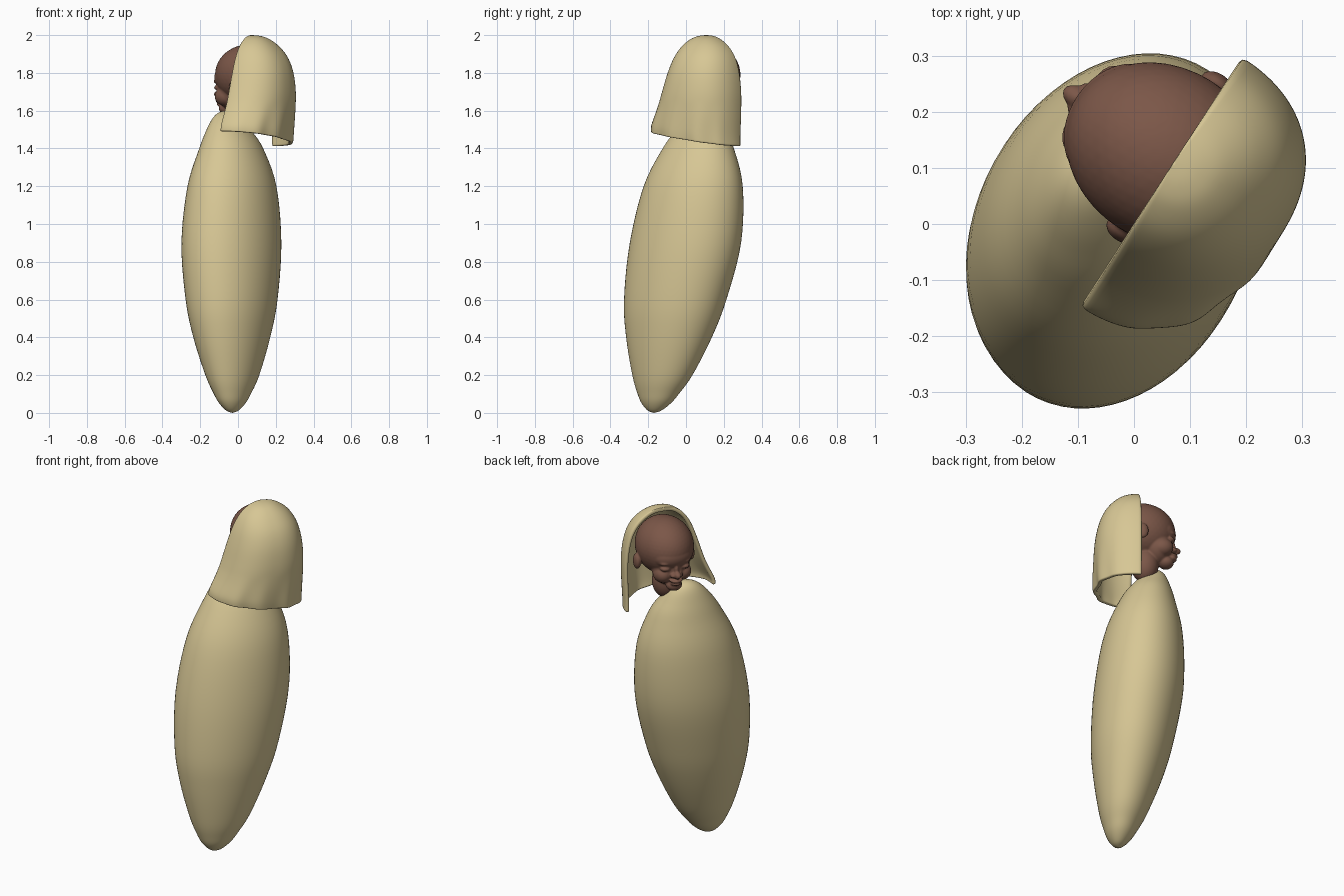
import bpy, bmesh, math
from mathutils import Vector, Matrix

if "Cube" in bpy.data.objects:
    bpy.data.objects.remove(bpy.data.objects["Cube"])

FWD = Vector((-0.84, 0.545, 0)).normalized()    # direction the face looks
SIDE = Vector((0.545, 0.84, 0)).normalized()    # across the shoulders
UP = Vector((0, 0, 1))


def material(name, rgb):
    m = bpy.data.materials.new(name)
    m.diffuse_color = (*rgb, 1)
    m.use_nodes = True
    m.node_tree.nodes["Principled BSDF"].inputs["Base Color"].default_value = m.diffuse_color
    return m


CLOTH = material("cream cloth", (0.68, 0.57, 0.30))
SKIN = material("brown skin", (0.20, 0.095, 0.065))


def finish(bm, name, mat):
    me = bpy.data.meshes.new(name)
    bm.to_mesh(me)
    bm.free()
    ob = bpy.data.objects.new(name, me)
    bpy.context.collection.objects.link(ob)
    me.materials.append(mat)
    for p in me.polygons:
        p.use_smooth = True
    return ob


def resample(rows, steps):
    """Catmull-Rom through the rows of a profile table."""
    out, n = [], len(rows)
    for i in range(n - 1):
        a, b, c, d = (rows[min(max(k, 0), n - 1)] for k in (i - 1, i, i + 1, i + 2))
        for s in range(steps):
            t = s / steps
            out.append([0.5 * (2 * q + (r - p) * t + (2 * p - 5 * q + 4 * r - w) * t * t
                               + (3 * q - p - 3 * r + w) * t ** 3)
                        for p, q, r, w in zip(a, b, c, d)])
    return out + [list(rows[-1])]


def loft(rings, closed):
    bm = bmesh.new()
    grid = [[bm.verts.new(p) for p in ring] for ring in rings]
    n = len(grid[0])
    for lo, hi in zip(grid, grid[1:]):
        for j in range(n if closed else n - 1):
            k = (j + 1) % n
            bm.faces.new((lo[j], lo[k], hi[k], hi[j]))
    bmesh.ops.remove_doubles(bm, verts=bm.verts, dist=0.0004)
    bmesh.ops.recalc_face_normals(bm, faces=bm.faces)
    return bm


# Swaddled body: leaning elliptical bag   (z, scale, centre x, centre y)
body_rows = [
    (0.0, 0.0, -0.03, -0.17), (0.012, 0.12, -0.03, -0.167), (0.05, 0.26, -0.03, -0.158),
    (0.1, 0.37, -0.03, -0.147), (0.2, 0.54, -0.03, -0.125), (0.4, 0.77, -0.033, -0.09),
    (0.6, 0.92, -0.034, -0.057), (0.9, 1.0, -0.035, -0.003), (1.2, 0.89, -0.032, 0.038),
    (1.4, 0.64, -0.036, 0.065), (1.5, 0.44, -0.05, 0.08), (1.56, 0.28, -0.06, 0.092),
    (1.59, 0.14, -0.065, 0.098), (1.6, 0.0, -0.066, 0.1)]
rings = []
for z, r, cx, cy in resample(body_rows, 5):
    c = Vector((cx, cy, max(z, 0)))
    rings.append([c + SIDE * 0.315 * r * math.cos(a) + FWD * 0.24 * r * math.sin(a)
                  for a in (2 * math.pi * k / 64 for k in range(64))])
finish(loft(rings, True), "swaddled_body", CLOTH)

# Hood: U-shaped sections, open toward the face   (z, side min, side max, depth)
hood_rows = [
    (1.45, -0.325, 0.2, 0.225), (1.5, -0.318, 0.2, 0.23), (1.6, -0.28, 0.205, 0.232),
    (1.7, -0.245, 0.205, 0.23), (1.8, -0.212, 0.193, 0.215), (1.88, -0.18, 0.168, 0.185),
    (1.94, -0.142, 0.125, 0.14), (1.98, -0.095, 0.07, 0.09), (1.996, -0.055, 0.025, 0.045),
    (2.0, -0.02, -0.02, 0.0)]
origin = Vector((0.08, 0.125, 0))
rings = []
for z, u0, u1, depth in resample(hood_rows, 4):
    low = max(0.0, min(1.0, (1.65 - z) / 0.2))
    ring = []
    for k in range(49):
        a = math.pi * k / 48
        c, s = math.cos(a), max(math.sin(a), 0)
        u = (u0 + u1) / 2 + (u1 - u0) / 2 * math.copysign(abs(c) ** 0.88, c)
        v = depth * s ** 0.88 + 0.006 * low * s * math.cos(11 * a)    # hem folds
        slant = low * (0.04 - 0.15 * (u + 0.32))                      # sloping hem
        ring.append(origin + SIDE * u - FWD * v + UP * (z + slant))
    rings.append(ring)
bm = loft(rings, False)
if sum((-FWD).dot(f.normal) * f.calc_area() for f in bm.faces) < 0:
    bmesh.ops.reverse_faces(bm, faces=bm.faces)
hood = finish(bm, "hood", CLOTH)
mod = hood.modifiers.new("thickness", 'SOLIDIFY')
mod.thickness = 0.022
mod.offset = -1
mod = hood.modifiers.new("soft_edges", 'SUBSURF')
mod.levels = mod.render_levels = 1

# Head: blobs merged into one smooth surface
centre = Vector((0.055, 0.124, 1.79))
basis = Matrix((FWD, -SIDE, UP)).transposed().to_4x4()
bm = bmesh.new()


def blob(f, u, z, rf, ru, rz):
    """Ellipsoid at forward, side, up; mirrored when off centre."""
    for sgn in ((1, -1) if u else (1,)):
        m = (Matrix.Translation(centre) @ basis @ Matrix.Translation((f, sgn * u, z))
             @ Matrix.Diagonal((rf, ru, rz, 1)))
        bmesh.ops.create_icosphere(bm, subdivisions=4, radius=1, matrix=m)


blob(0, 0, 0, 0.185, 0.155, 0.16)                 # cranium
blob(0.1, 0, -0.015, 0.088, 0.115, 0.08)          # forehead
blob(0.085, 0, -0.09, 0.085, 0.105, 0.105)        # lower face
blob(0.108, 0.056, -0.115, 0.06, 0.05, 0.05)      # cheeks
blob(0.135, 0, -0.178, 0.042, 0.045, 0.034)       # chin
blob(0.165, 0, -0.075, 0.022, 0.015, 0.035)       # nose bridge
blob(0.185, 0, -0.103, 0.03, 0.02, 0.02)          # nose tip
blob(0.173, 0.02, -0.107, 0.02, 0.015, 0.014)     # nostrils
blob(0.168, 0, -0.138, 0.032, 0.038, 0.010)       # upper lip
blob(0.165, 0, -0.157, 0.030, 0.032, 0.011)       # lower lip
blob(0.148, 0.054, -0.068, 0.028, 0.03, 0.015)    # closed eyes
blob(0.148, 0.052, -0.035, 0.03, 0.038, 0.012)    # brows
blob(-0.01, 0.155, -0.075, 0.032, 0.02, 0.045)    # ears
blob(0.02, 0, -0.2, 0.075, 0.075, 0.1)            # neck
head = finish(bm, "head", SKIN)
mod = head.modifiers.new("merge", 'REMESH')
mod.mode = 'VOXEL'
mod.voxel_size = 0.005
mod.use_smooth_shade = True
mod = head.modifiers.new("soften", 'SMOOTH')
mod.factor = 0.5
mod.iterations = 5
